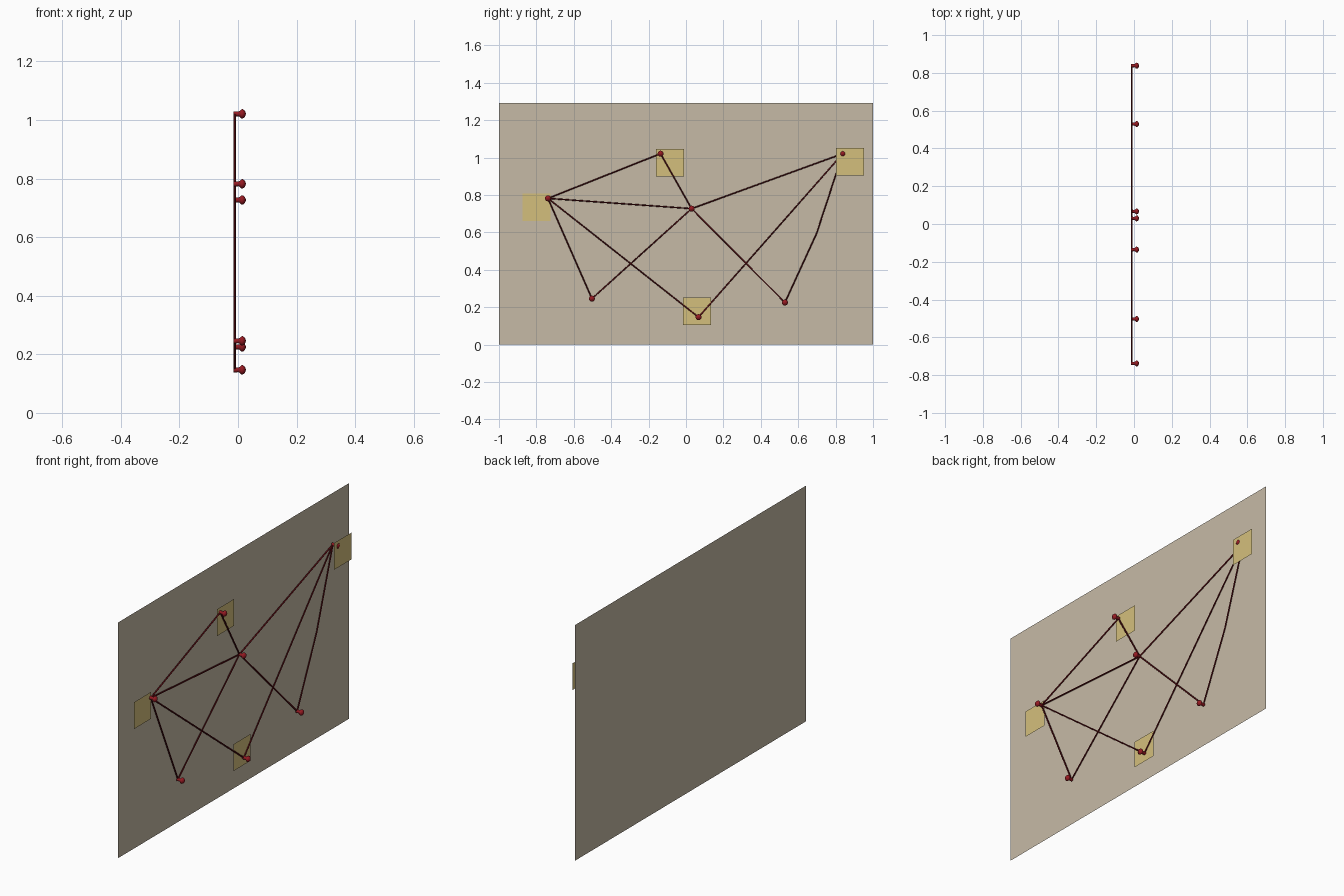
import bpy, bmesh, math
from mathutils import Vector

if "Cube" in bpy.data.objects:
    bpy.data.objects.remove(bpy.data.objects["Cube"])


def material(name, r, g, b):
    lin = lambda c: ((c / 255 + 0.055) / 1.055) ** 2.4 if c > 10 else c / 255 / 12.92
    m = bpy.data.materials.new(name)
    m.diffuse_color = (lin(r), lin(g), lin(b), 1)
    m.use_nodes = True
    m.node_tree.nodes["Principled BSDF"].inputs["Base Color"].default_value = m.diffuse_color
    return m


BOARD = material("board_tan", 198, 186, 166)
PAPER = material("note_yellow", 212, 191, 124)
PIN = material("pin_red", 150, 26, 34)
STRING = material("string_dark_red", 98, 14, 20)


def finish(name, bm, mat):
    me = bpy.data.meshes.new(name)
    bm.to_mesh(me)
    bm.free()
    me.materials.append(mat)
    ob = bpy.data.objects.new(name, me)
    bpy.context.collection.objects.link(ob)
    return ob


def sheet(name, x, y0, y1, z0, z1, mat):
    """Flat upright sheet facing +x."""
    bm = bmesh.new()
    bm.faces.new([bm.verts.new((x, y, z)) for y, z in
                  ((y0, z0), (y1, z0), (y1, z1), (y0, z1))])
    return finish(name, bm, mat)


def push_pin(name, y, z, sides=16):
    """Lathed pin: narrow stem flaring into a round head."""
    profile = [(-0.015, 0.009), (0.002, 0.008), (0.007, 0.011), (0.011, 0.0155),
               (0.016, 0.016), (0.021, 0.013), (0.0245, 0.008), (0.0268, 0.002)]
    bm = bmesh.new()
    rings = [[bm.verts.new((x, y + r * math.cos(2 * math.pi * i / sides),
                            z + r * math.sin(2 * math.pi * i / sides)))
              for i in range(sides)] for x, r in profile]
    for a, b in zip(rings, rings[1:]):
        for i in range(sides):
            j = (i + 1) % sides
            bm.faces.new((a[i], a[j], b[j], b[i]))
    bm.faces.new(rings[0][::-1])
    bm.faces.new(rings[-1])
    for f in bm.faces:
        f.smooth = len(f.verts) == 4
    bmesh.ops.recalc_face_normals(bm, faces=bm.faces)
    return finish(name, bm, PIN)


def string(name, points, radius=0.004, sides=6):
    """Thin round thread through (y, z) points just off the board."""
    bm = bmesh.new()
    pts = [Vector((-0.0115, y, z)) for y, z in points]
    rings = []
    for k, p in enumerate(pts):
        d = (pts[min(k + 1, len(pts) - 1)] - pts[max(k - 1, 0)]).normalized()
        u = Vector((1, 0, 0))
        v = d.cross(u)
        rings.append([bm.verts.new(p + radius * (u * math.cos(t) + v * math.sin(t)))
                      for t in (2 * math.pi * i / sides for i in range(sides))])
    for a, b in zip(rings, rings[1:]):
        for i in range(sides):
            j = (i + 1) % sides
            bm.faces.new((a[i], a[j], b[j], b[i])).smooth = True
    bm.faces.new(rings[0][::-1])
    bm.faces.new(rings[-1])
    bmesh.ops.recalc_face_normals(bm, faces=bm.faces)
    return finish(name, bm, STRING)


# Backing board
sheet("board", -0.0268, -1, 1, 0, 1.291, BOARD)

# Paper notes (x, lower corner y, z)
NOTE = 0.149
for i, (x, y, z) in enumerate([(-0.019, -0.874, 0.661), (-0.0165, -0.16, 0.898),
                               (-0.0165, -0.016, 0.104), (0.021, 0.802, 0.904)]):
    sheet(f"paper_note_{i + 1}", x, y, y + NOTE, z, z + NOTE * 0.985, PAPER)

# Push pins
pins = [(-0.738, 0.782), (-0.136, 1.021), (0.03, 0.727), (0.838, 1.021),
        (-0.503, 0.246), (0.067, 0.147), (0.529, 0.225)]
for i, (y, z) in enumerate(pins):
    push_pin(f"push_pin_{i + 1}", y, z)

# Strings between pins
links = [(0, 1), (1, 2), (0, 2), (0, 4), (0, 5), (2, 4), (2, 6), (2, 3), (3, 5)]
for i, (a, b) in enumerate(links):
    string(f"string_{i + 1}", [pins[a], pins[b]])
# One slightly slack string
string("slack_string", [pins[3], (0.698, 0.594), pins[6]])
